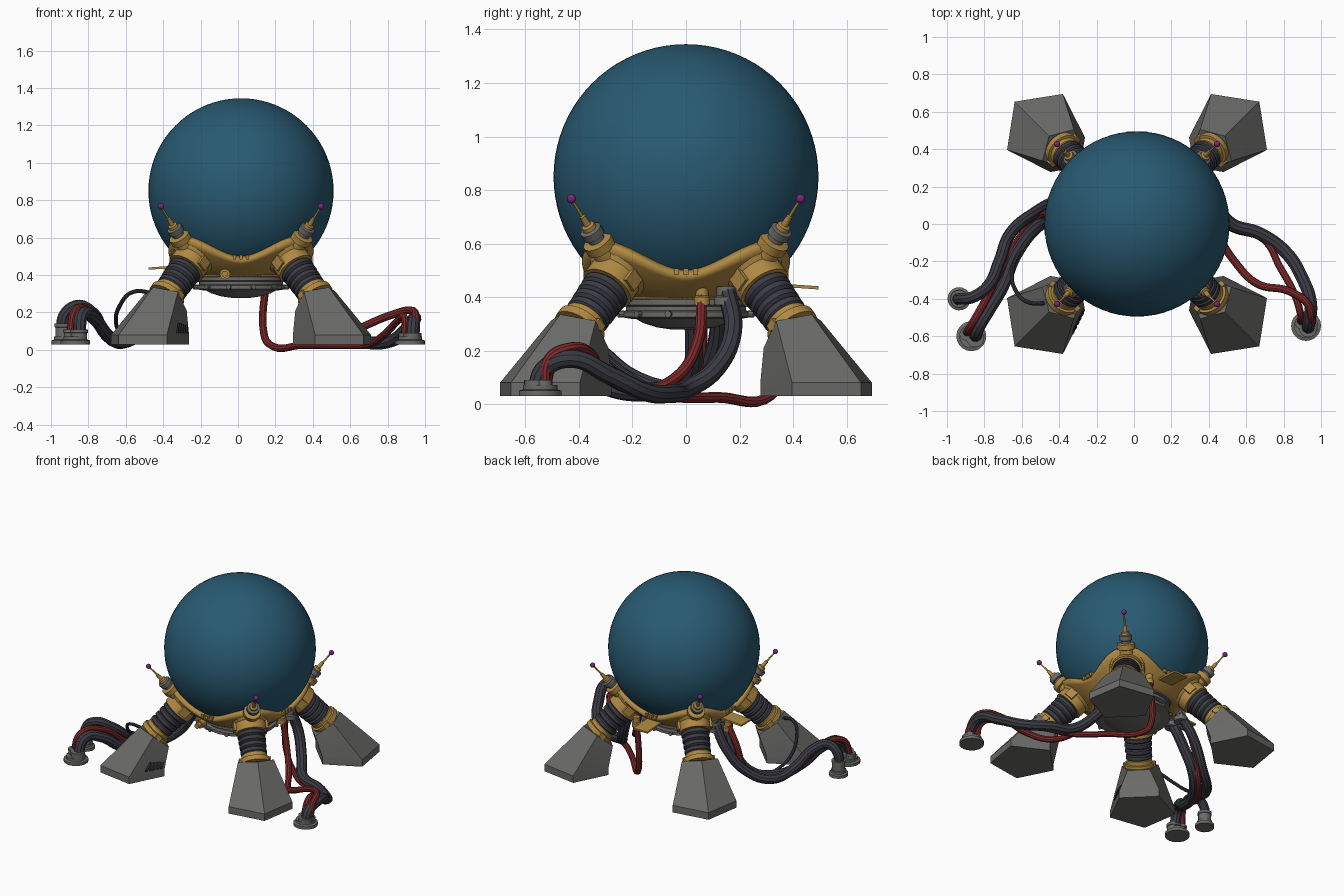
import bpy, bmesh, math
from mathutils import Vector, Matrix

if "Cube" in bpy.data.objects:
    bpy.data.objects.remove(bpy.data.objects["Cube"])

CX = 0.016                       # body axis
C = Vector((CX, 0, 0.85))        # tank centre


def material(name, rgb):
    m = bpy.data.materials.new(name)
    m.diffuse_color = (*rgb, 1)
    m.use_nodes = True
    m.node_tree.nodes["Principled BSDF"].inputs["Base Color"].default_value = m.diffuse_color
    return m


BLUE = material("tank blue", (0.021, 0.100, 0.165))
GOLD = material("frame gold", (0.43, 0.25, 0.055))
GREY = material("foot grey", (0.145, 0.145, 0.138))
DARK = material("rubber dark", (0.043, 0.043, 0.058))
RED = material("hose red", (0.21, 0.022, 0.024))
PINK = material("tip magenta", (0.20, 0.018, 0.20))


def finish(name, bm, mat, recalc=True):
    if recalc:
        bmesh.ops.recalc_face_normals(bm, faces=bm.faces)
    me = bpy.data.meshes.new(name)
    bm.to_mesh(me)
    bm.free()
    me.materials.append(mat)
    ob = bpy.data.objects.new(name, me)
    bpy.context.collection.objects.link(ob)
    return ob


def lathe(name, profile, mat, origin=(CX, 0, 0), axis=(0, 0, 1), segs=24):
    """Turn (radius, height) points around an axis and cap the ends."""
    q = Vector(axis).to_track_quat('Z', 'Y')
    bm = bmesh.new()
    rings = []
    for r, h in profile:
        rings.append([bm.verts.new(Vector(origin) + q @ Vector(
            (r * math.cos(a), r * math.sin(a), h)))
            for a in (2 * math.pi * i / segs for i in range(segs))])
    for A, B in zip(rings, rings[1:]):
        for i in range(segs):
            j = (i + 1) % segs
            bm.faces.new((A[i], A[j], B[j], B[i]))
    bm.faces.new(rings[0][::-1])
    bm.faces.new(rings[-1])
    return finish(name, bm, mat)


def ball(name, centre, r, mat, u=24, v=16):
    bm = bmesh.new()
    bmesh.ops.create_uvsphere(bm, u_segments=u, v_segments=v, radius=r,
                              matrix=Matrix.Translation(centre))
    return finish(name, bm, mat)


def box(name, centre, size, mat, rot=Matrix()):
    bm = bmesh.new()
    bmesh.ops.create_cube(bm, size=1, matrix=Matrix.Translation(centre) @ rot.to_4x4()
                          @ Matrix.Diagonal((*size, 1)))
    return finish(name, bm, mat)


def hose(name, pts, radius, mat):
    cu = bpy.data.curves.new(name, 'CURVE')
    cu.dimensions = '3D'
    cu.bevel_depth, cu.bevel_resolution = radius, 3
    cu.resolution_u, cu.use_fill_caps = 8, True
    sp = cu.splines.new('BEZIER')
    sp.bezier_points.add(len(pts) - 1)
    for b, p in zip(sp.bezier_points, pts):
        b.co = p
        b.handle_left_type = b.handle_right_type = 'AUTO'
    cu.materials.append(mat)
    ob = bpy.data.objects.new(name, cu)
    bpy.context.collection.objects.link(ob)


# Spherical tank
ball("tank", C, 0.495, BLUE, 64, 40)

# Gold cradle: band hugging the tank, rising to the four leg hubs
bm = bmesh.new()
N, ROWS, cols = 96, 6, []
for i in range(N):
    a = 2 * math.pi * i / N
    top = -45 + 16 * math.sin(2 * a) ** 2
    col = []
    for k in range(ROWS + 1):
        e = math.radians(-60 + (top + 60) * k / ROWS)
        col.append(bm.verts.new(C + 0.510 * Vector(
            (math.cos(e) * math.cos(a), math.cos(e) * math.sin(a), math.sin(e)))))
    cols.append(col)
for i in range(N):
    A, B = cols[i], cols[(i + 1) % N]
    for k in range(ROWS):
        bm.faces.new((A[k], B[k], B[k + 1], A[k + 1]))
cradle = finish("cradle", bm, GOLD)
mod = cradle.modifiers.new("thickness", 'SOLIDIFY')
mod.thickness, mod.offset = 0.035, 0

# Underside plate with bolts and bowl
lathe("belly_plate", [(0.20, 0.318), (0.245, 0.325), (0.245, 0.345), (0.225, 0.35),
                      (0.225, 0.365), (0.25, 0.37), (0.25, 0.39), (0.20, 0.41)], GREY, segs=32)
lathe("belly_bowl", [(0.05, 0.278), (0.11, 0.287), (0.16, 0.303), (0.19, 0.32)], GREY, segs=32)
for i in range(12):
    a = math.pi * (i + 0.5) / 6
    lathe("plate_bolt", [(0.013, 0.24), (0.013, 0.262)], GREY, (CX, 0, 0.336),
          (math.cos(a), math.sin(a), 0), 8)

# Lugs on the middle of each cradle side
for i in range(4):
    R = Matrix.Rotation(i * math.pi / 2, 3, 'Z')
    for t in (-0.035, 0, 0.035):
        box("cradle_lug", Vector((CX, 0, 0.495)) + R @ Vector((0.372, t, 0)),
            (0.022, 0.018, 0.025), GOLD, R)

# Gold flaps on the left and back sides
for a in (math.pi / 2, math.pi):
    R = Matrix.Rotation(a, 3, 'Z')
    tilt = R @ Matrix.Rotation(math.radians(4), 3, 'Y')
    box("flap", Vector((CX, 0, 0.44)) + R @ Vector((0.415, 0, 0)), (0.16, 0.11, 0.012), GOLD, tilt)
lathe("front_valve", [(0.028, 0), (0.028, 0.05), (0.018, 0.05), (0.018, 0.08)], GOLD,
      (-0.07, -0.29, 0.405), (0, -1, 0), 12)

# Legs with hubs, bellows, feet and antennas
for sx, sy in ((1, 1), (-1, 1), (-1, -1), (1, -1)):
    d = Vector((sx, sy, 0)).normalized()
    t = Vector((-d.y, d.x, 0))
    label = ("back" if sy > 0 else "front") + ("_right" if sx > 0 else "_left")
    axis = (d - Vector((0, 0, 1))).normalized()

    def at(r, tt, z):
        return Vector((CX, 0, z)) + d * r + t * tt

    lathe(label + "_hub", [(0.125, 0.46), (0.115, 0.515), (0.102, 0.53), (0.102, 0.59),
                           (0.09, 0.59)], GOLD, C, axis, 32)
    prof = [(0.085, 0.57)]
    for k in range(4):
        s = 0.59 + k * 0.04
        w = 0.092 - 0.002 * k
        prof += [(w - 0.01, s), (w, s + 0.008), (w, s + 0.03), (w - 0.01, s + 0.038)]
    lathe(label + "_bellows", prof + [(0.075, 0.76)], DARK, C, axis, 32)
    lathe(label + "_ankle_ring", [(0.078, 0.745), (0.084, 0.75), (0.084, 0.775), (0.098, 0.778),
                                  (0.098, 0.81)], GOLD, C, axis, 32)
    # side blocks on the hub
    basis = Matrix((d, t, (0, 0, 1))).transposed() @ Matrix.Rotation(math.radians(45), 3, 'Y')
    for side in (-1, 1):
        box(label + "_hub_block", C + axis * 0.545 + t * side * 0.098, (0.06, 0.03, 0.06), GOLD, basis)
        box(label + "_ankle_block", C + axis * 0.785 + t * side * 0.09, (0.03, 0.03, 0.04), GOLD, basis)

    # five-sided foot with a tilted top
    levels = []
    for lv in range(3):
        ring = []
        for i in range(5):
            a = 2 * math.pi * i / 5
            c, s = math.cos(a), math.sin(a)
            if lv < 2:
                ring.append(at(0.703 + 0.222 * c, 0.222 * s, (0.03, 0.08)[lv]))
            else:
                r = 0.565 + 0.10 * c
                ring.append(at(r, 0.125 * s, min(0.335, 0.283 + 0.9 * (r - 0.565))))
        levels.append(ring)
    bm = bmesh.new()
    vs = [[bm.verts.new(p) for p in ring] for ring in levels]
    for A, B in zip(vs, vs[1:]):
        for i in range(5):
            j = (i + 1) % 5
            bm.faces.new((A[i], A[j], B[j], B[i]))
    bm.faces.new(vs[0][::-1])
    bm.faces.new(vs[2])
    finish(label + "_foot", bm, GREY)

    # vent slots on the front left foot
    if label == "front_left":
        b0, b1, t0, t1 = levels[1][1], levels[1][2], levels[2][1], levels[2][2]

        def on_face(u, v):
            return b0.lerp(b1, u).lerp(t0.lerp(t1, u), v)
        n = (b1 - b0).cross(t0 - b0).normalized()
        for k in range(5):
            u = 0.42 + 0.11 * k
            bm = bmesh.new()
            bm.faces.new([bm.verts.new(on_face(*uv) + n * 0.002) for uv in
                          ((u, 0.06), (u + 0.06, 0.06), (u + 0.06, 0.34), (u, 0.34))])
            slot = finish("vent_slot", bm, DARK, False)
            m = slot.modifiers.new("thickness", 'SOLIDIFY')
            m.thickness, m.offset = 0.006, 0

    # antenna on top of the hub
    base, up = at(0.43, 0, 0.565), d * 0.655 + Vector((0, 0, 0.755))
    lathe(label + "_antenna_base", [(0.05, -0.06), (0.042, 0.02), (0.058, 0.025), (0.058, 0.06),
                                    (0.04, 0.065)], GOLD, base, up, 20)
    lathe(label + "_antenna_socket", [(0.032, 0.06), (0.032, 0.08), (0.042, 0.085), (0.042, 0.115),
                                      (0.03, 0.12)], GREY, base, up, 20)
    lathe(label + "_antenna_rod", [(0.028, 0.115), (0.026, 0.135), (0.014, 0.14), (0.011, 0.18),
                                   (0.006, 0.185), (0.005, 0.265)], GOLD, base, up, 12)
    ball(label + "_antenna_tip", base + up * 0.268, 0.017, PINK, 16, 10)

# Right side hoses
hose("right_dark_hose", [(0.31, 0.15, 0.43), (0.36, 0.175, 0.27), (0.43, 0.11, 0.13), (0.52, 0, 0.055),
     (0.67, -0.05, 0.04), (0.81, -0.15, 0.045), (0.90, -0.29, 0.11), (0.945, -0.43, 0.17),
     (0.935, -0.53, 0.13), (0.93, -0.56, 0.05)], 0.035, DARK)
hose("right_red_hose", [(0.31, 0.06, 0.42), (0.36, 0.04, 0.22), (0.44, -0.05, 0.09), (0.53, -0.19, 0.055),
     (0.66, -0.32, 0.12), (0.83, -0.36, 0.19), (0.93, -0.43, 0.21), (0.95, -0.51, 0.17),
     (0.95, -0.53, 0.05)], 0.021, RED)
hose("right_red_floor_hose", [(0.155, 0.34, 0.42), (0.14, 0.335, 0.08), (0.165, 0.315, 0.032),
     (0.35, 0.12, 0.025), (0.52, -0.02, 0.025), (0.69, -0.08, 0.03), (0.78, -0.23, 0.08),
     (0.86, -0.38, 0.16), (0.89, -0.48, 0.17), (0.89, -0.53, 0.05)], 0.02, RED)

# Left side hoses
hose("left_dark_hose_outer", [(-0.30, 0.10, 0.43), (-0.40, 0.12, 0.28), (-0.53, 0.06, 0.12),
     (-0.66, -0.05, 0.06), (-0.72, -0.20, 0.10), (-0.78, -0.33, 0.20), (-0.86, -0.39, 0.235),
     (-0.93, -0.40, 0.18), (-0.935, -0.40, 0.08)], 0.032, DARK)
hose("left_dark_hose_inner", [(-0.31, 0.0, 0.43), (-0.39, 0.03, 0.25), (-0.50, 0.0, 0.10),
     (-0.63, -0.16, 0.045), (-0.70, -0.33, 0.08), (-0.77, -0.45, 0.17), (-0.83, -0.55, 0.19),
     (-0.85, -0.61, 0.06)], 0.035, DARK)
hose("left_red_hose", [(-0.36, 0.05, 0.43), (-0.44, 0.06, 0.30), (-0.51, 0.03, 0.10), (-0.60, -0.06, 0.03),
     (-0.70, -0.22, 0.06), (-0.79, -0.40, 0.20), (-0.87, -0.54, 0.21), (-0.90, -0.59, 0.06)], 0.021, RED)
hose("left_thin_cable", [(-0.60, -0.13, 0.06), (-0.65, -0.24, 0.13), (-0.63, -0.36, 0.24),
     (-0.56, -0.42, 0.31), (-0.44, -0.42, 0.30)], 0.011, DARK)

# Hose outlets under the cradle
for x, y, r, mat in ((0.31, 0.15, 0.046, GREY), (0.31, 0.06, 0.03, GOLD), (0.155, 0.34, 0.03, GOLD),
                     (-0.31, 0.10, 0.042, GREY), (-0.32, 0.0, 0.046, GREY), (-0.37, 0.05, 0.03, GOLD)):
    lathe("hose_outlet", [(r, 0.37), (r, 0.40), (r * 0.8, 0.405), (r * 0.8, 0.44)], mat, (x, y, 0), segs=16)

# Floor couplings and their hose sockets
for x, y, r in ((0.92, -0.545, 0.08), (-0.935, -0.40, 0.062), (-0.87, -0.60, 0.08)):
    lathe("floor_coupling", [(r, 0.03), (r, 0.05), (r * 0.8, 0.055), (r * 0.8, 0.072)], GREY, (x, y, 0), segs=20)
for x, y, r, h in ((0.93, -0.56, 0.042, 0.09), (0.95, -0.53, 0.028, 0.09), (0.89, -0.53, 0.028, 0.09),
                   (-0.935, -0.40, 0.042, 0.14), (-0.85, -0.61, 0.044, 0.11), (-0.90, -0.59, 0.03, 0.11)):
    lathe("coupling_socket", [(r, 0.05), (r, h - 0.02), (r * 1.1, h - 0.018), (r * 1.1, h)], GREY, (x, y, 0), segs=16)

# Turn hoses into meshes and shade smoothly with sharp edges kept
bpy.ops.object.select_all(action='DESELECT')
curves = [o for o in bpy.data.objects if o.type == 'CURVE']
for o in curves:
    o.select_set(True)
bpy.context.view_layer.objects.active = curves[0]
bpy.ops.object.convert(target='MESH')
bpy.ops.object.select_all(action='SELECT')
bpy.ops.object.shade_smooth_by_angle(angle=math.radians(30))
